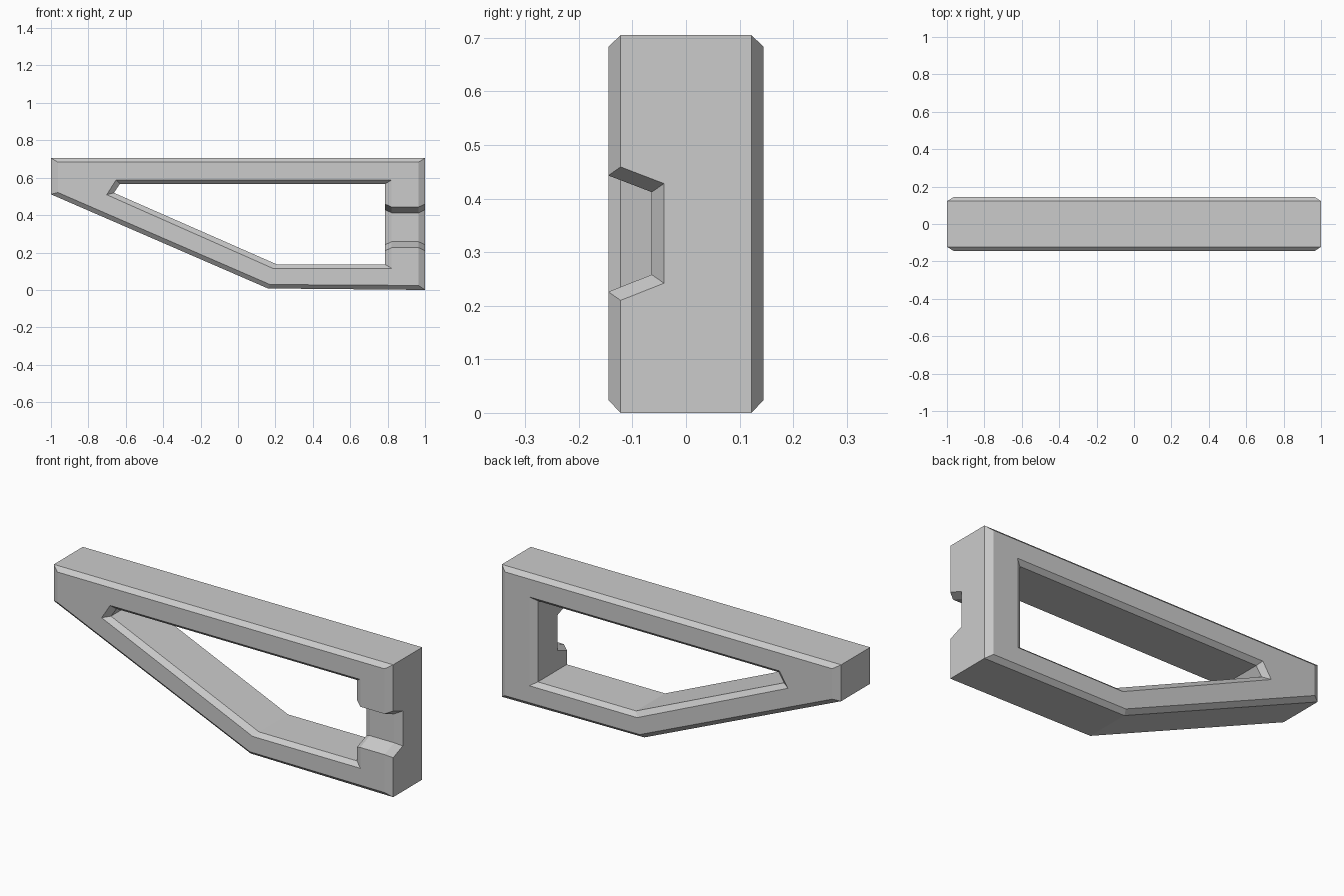
import bpy, bmesh

cube = bpy.data.objects.get("Cube")
if cube:
    bpy.data.objects.remove(cube, do_unlink=True)

grey = bpy.data.materials.new("plain_grey")
grey.use_nodes = True
colour = (0.6, 0.6, 0.6, 1)
grey.diffuse_color = colour
grey.node_tree.nodes["Principled BSDF"].inputs["Base Color"].default_value = colour


def loft(name, rings, closed):
    """Bridge equal-length rings; join last to first if closed, else cap."""
    bm = bmesh.new()
    loops = [[bm.verts.new(p) for p in ring] for ring in rings]
    n = len(loops[0])
    pairs = list(zip(loops, loops[1:]))
    if closed:
        pairs.append((loops[-1], loops[0]))
    else:
        bm.faces.new(loops[0])
        bm.faces.new(loops[-1])
    for a, b in pairs:
        for i in range(n):
            j = (i + 1) % n
            bm.faces.new((a[i], a[j], b[j], b[i]))
    bmesh.ops.recalc_face_normals(bm, faces=bm.faces)
    mesh = bpy.data.meshes.new(name)
    bm.to_mesh(mesh)
    bm.free()
    mesh.materials.append(grey)
    obj = bpy.data.objects.new(name, mesh)
    bpy.context.scene.collection.objects.link(obj)
    return obj


# Frame outlines: top left, top right, bottom right, bottom bend, left
outer = [(-1, 0.705), (1, 0.705), (1, 0), (0.16, 0.008), (-1, 0.511)]
outer_rim = [(-0.963, 0.683), (0.965, 0.683), (0.965, 0.024), (0.171, 0.029), (-0.963, 0.521)]
hole = [(-0.631, 0.567), (0.787, 0.567), (0.787, 0.136), (0.209, 0.136), (-0.663, 0.519)]
hole_rim = [(-0.652, 0.588), (0.822, 0.588), (0.822, 0.115), (0.187, 0.115), (-0.702, 0.509)]

SIDE, FACE = 0.122, 0.145
section = [(outer_rim, -FACE), (outer, -SIDE), (outer, SIDE), (outer_rim, FACE),
           (hole_rim, FACE), (hole, SIDE), (hole, -SIDE), (hole_rim, -FACE)]
frame = loft("chamfered_frame", [[(x, y, z) for x, z in pts] for pts, y in section], True)


# Notch across the front of the upright, flaring at both ends
def notch_ring(x, flare):
    dy, dz = 0.023 * flare, 0.016 * flare
    return [(x, -0.226 + dy, 0.194 - dz), (x, -0.064 + dy, 0.258 - dz),
            (x, -0.064 + dy, 0.412 + dz), (x, -0.226 + dy, 0.474 + dz)]


stations = [(0.752, 2), (0.822, 0), (0.965, 0), (1.035, 2)]
cutter = loft("notch_cutter", [notch_ring(x, f) for x, f in stations], False)
cutter.hide_render = True

cut = frame.modifiers.new("notch", "BOOLEAN")
cut.operation = "DIFFERENCE"
cut.solver = "EXACT"
cut.object = cutter
bpy.context.view_layer.objects.active = frame
frame.select_set(True)
bpy.ops.object.modifier_apply(modifier=cut.name)
bpy.data.objects.remove(cutter, do_unlink=True)
